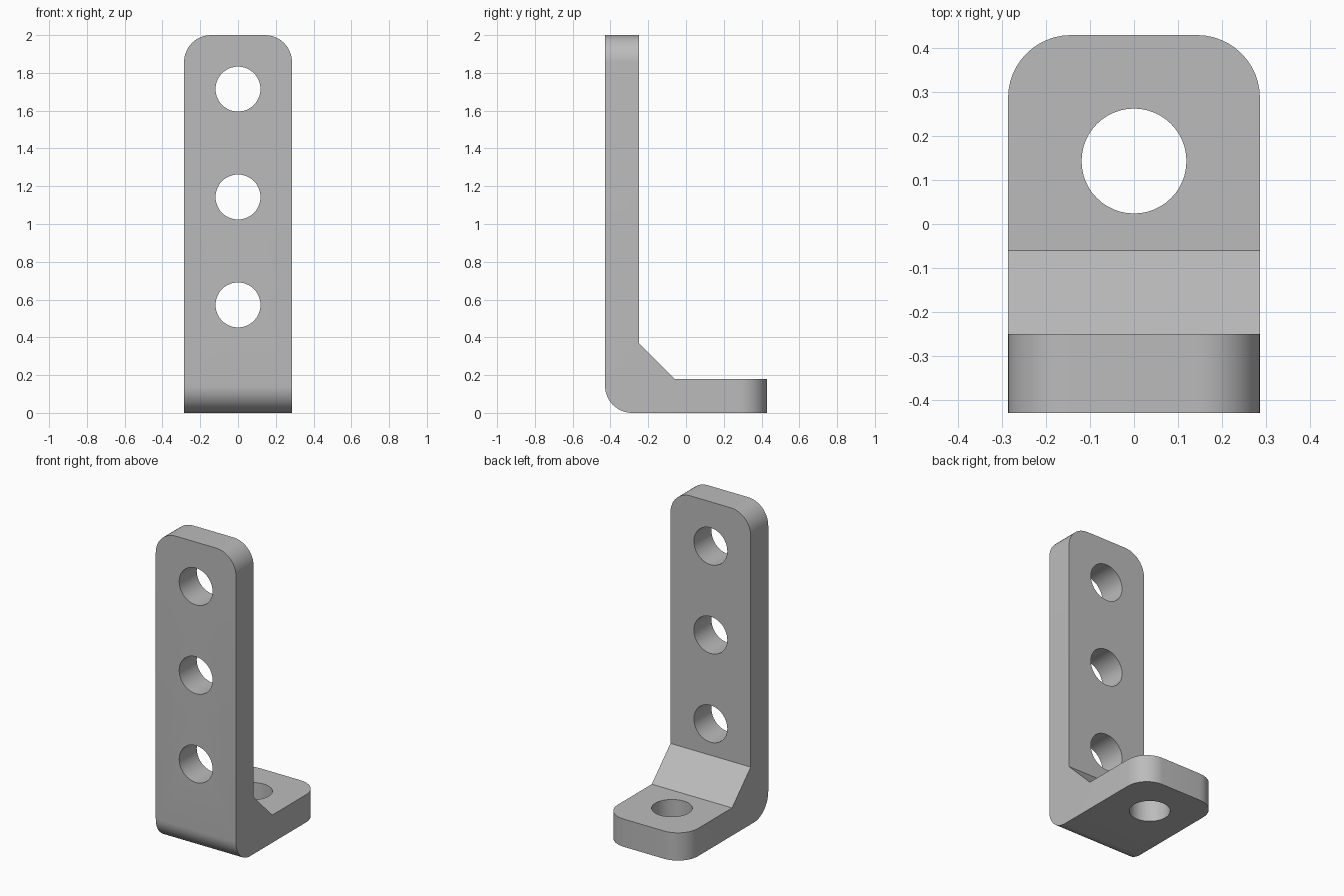
import bpy, bmesh, math
from mathutils import Matrix

cube = bpy.data.objects.get("Cube")
if cube:
    bpy.data.objects.remove(cube, do_unlink=True)

U = 1 / 7                      # module: bend and corner radius
W, D, H = 2 * U, 3 * U, 2.0    # half width, half depth, height
T = 1.25 * U                   # plate thickness
GUSSET = 0.19
HOLE_R = 0.119

grey = bpy.data.materials.new("plain grey")
grey.use_nodes = True
colour = (0.5, 0.5, 0.5, 1)
grey.diffuse_color = colour
grey.node_tree.nodes["Principled BSDF"].inputs["Base Color"].default_value = colour


def new_object(name, bm):
    bmesh.ops.recalc_face_normals(bm, faces=bm.faces)
    mesh = bpy.data.meshes.new(name)
    bm.to_mesh(mesh)
    bm.free()
    obj = bpy.data.objects.new(name, mesh)
    bpy.context.collection.objects.link(obj)
    mesh.materials.append(grey)
    return obj


# L-shaped side profile with a sloped gusset, extruded across the width
profile = [(-D, 0), (D, 0), (D, T), (-D + T + GUSSET, T),
           (-D + T, T + GUSSET), (-D + T, H), (-D, H)]
bm = bmesh.new()
face = bm.faces.new([bm.verts.new((-W, y, z)) for y, z in profile])
extruded = bmesh.ops.extrude_face_region(bm, geom=[face])["geom"]
bmesh.ops.translate(bm, vec=(2 * W, 0, 0),
                    verts=[v for v in extruded if isinstance(v, bmesh.types.BMVert)])


# Round the outer bend, the top corners and the foot corners
def is_rounded(edge):
    a, b = (v.co for v in edge.verts)
    mid, span = (a + b) / 2, b - a
    bend = abs(span.x) > W and mid.y < -D + 0.01 and mid.z < 0.01
    top = abs(span.y) > 0.1 and mid.z > H - 0.01
    foot = abs(span.z) > 0.1 and mid.y > D - 0.01
    return bend or top or foot


bmesh.ops.bevel(bm, geom=[e for e in bm.edges if is_rounded(e)], offset=U,
                offset_type='OFFSET', segments=12, profile=0.5, affect='EDGES')
bracket = new_object("angle_bracket", bm)

# Cutters: three holes through the upright, one through the foot
bm = bmesh.new()
through_upright = Matrix.Rotation(math.pi / 2, 4, 'X')
places = [Matrix.Translation((0, -D + T / 2, i * 4 * U)) @ through_upright for i in (1, 2, 3)]
places.append(Matrix.Translation((0, U, T / 2)))
for place in places:
    bmesh.ops.create_cone(bm, cap_ends=True, segments=48, radius1=HOLE_R,
                          radius2=HOLE_R, depth=T + 0.06, matrix=place)
cutter = new_object("hole_cutters", bm)
cutter.hide_render = True

cut = bracket.modifiers.new("bolt_holes", 'BOOLEAN')
cut.operation = 'DIFFERENCE'
cut.solver = 'EXACT'
cut.object = cutter

# Apply the holes, drop the cutters, then shade the curves smooth
bpy.ops.object.select_all(action='DESELECT')
bpy.context.view_layer.objects.active = bracket
bracket.select_set(True)
bpy.ops.object.modifier_apply(modifier=cut.name)
bpy.data.objects.remove(cutter, do_unlink=True)
bpy.ops.object.shade_smooth_by_angle(angle=math.radians(30))
